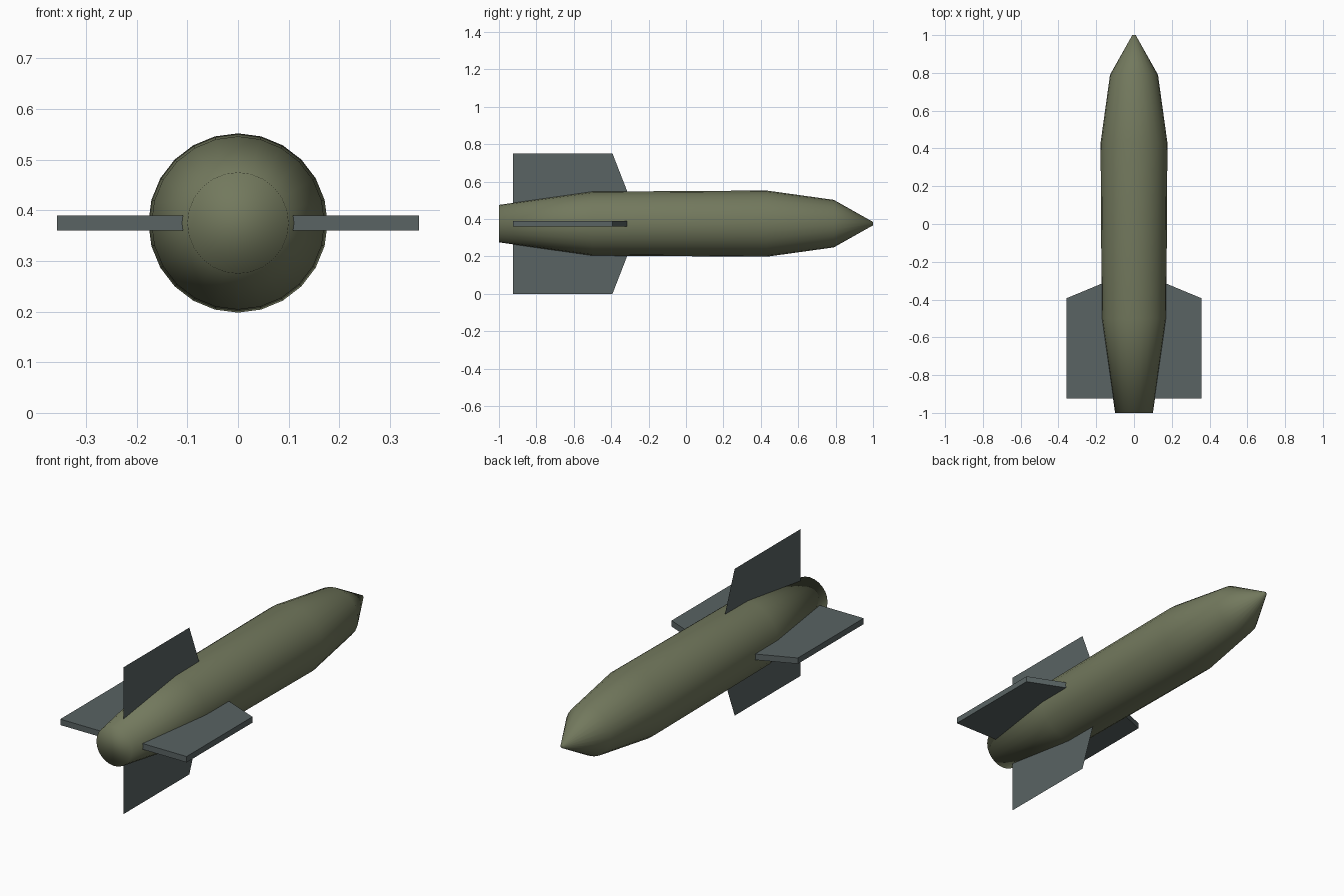
import bpy, bmesh
from math import pi, sin, cos

if "Cube" in bpy.data.objects:
    bpy.data.objects.remove(bpy.data.objects["Cube"])

CZ = 0.375   # height of the long axis
SEG = 24


def material(name, color):
    m = bpy.data.materials.new(name)
    m.diffuse_color = (*color, 1)
    m.use_nodes = True
    m.node_tree.nodes["Principled BSDF"].inputs["Base Color"].default_value = m.diffuse_color
    return m


def add_object(name, bm, mat, smooth=False):
    bmesh.ops.recalc_face_normals(bm, faces=bm.faces)
    for f in bm.faces:
        f.smooth = smooth
    me = bpy.data.meshes.new(name)
    bm.to_mesh(me)
    bm.free()
    me.materials.append(mat)
    ob = bpy.data.objects.new(name, me)
    bpy.context.collection.objects.link(ob)
    return ob


olive = material("olive_paint", (0.17, 0.19, 0.11))
steel = material("fin_grey", (0.10, 0.125, 0.125))

# Body: rings along y, tail and nose capped
profile = [(-1.0, 0.10), (-0.5, 0.171), (0.43, 0.177), (0.79, 0.127), (1.0, 0.009)]
bm = bmesh.new()
rings = [[bm.verts.new((r * cos(2 * pi * i / SEG), y, CZ + r * sin(2 * pi * i / SEG)))
          for i in range(SEG)] for y, r in profile]
for a, b in zip(rings, rings[1:]):
    for i in range(SEG):
        j = (i + 1) % SEG
        bm.faces.new((a[i], a[j], b[j], b[i]))
bm.faces.new(rings[0])
bm.faces.new(rings[-1])
add_object("body", bm, olive, smooth=True)


# Fins: outline in (distance from axis, y)
def outline(tip):
    return [(0.09, -0.925), (tip, -0.925), (tip, -0.393), (0.09, -0.282)]


# Side fins are thick plates
for name, s in (("right_fin", 1), ("left_fin", -1)):
    bm = bmesh.new()
    face = bm.faces.new([bm.verts.new((s * d, y, CZ - 0.015)) for d, y in outline(0.357)])
    ext = bmesh.ops.extrude_face_region(bm, geom=[face], use_keep_orig=True)
    bmesh.ops.translate(bm, vec=(0, 0, 0.03),
                        verts=[g for g in ext["geom"] if isinstance(g, bmesh.types.BMVert)])
    add_object(name, bm, steel)

# Upper and lower fins are flat sheets
for name, s in (("upper_fin", 1), ("lower_fin", -1)):
    bm = bmesh.new()
    bm.faces.new([bm.verts.new((0, y, CZ + s * d)) for d, y in outline(0.375)])
    add_object(name, bm, steel)
